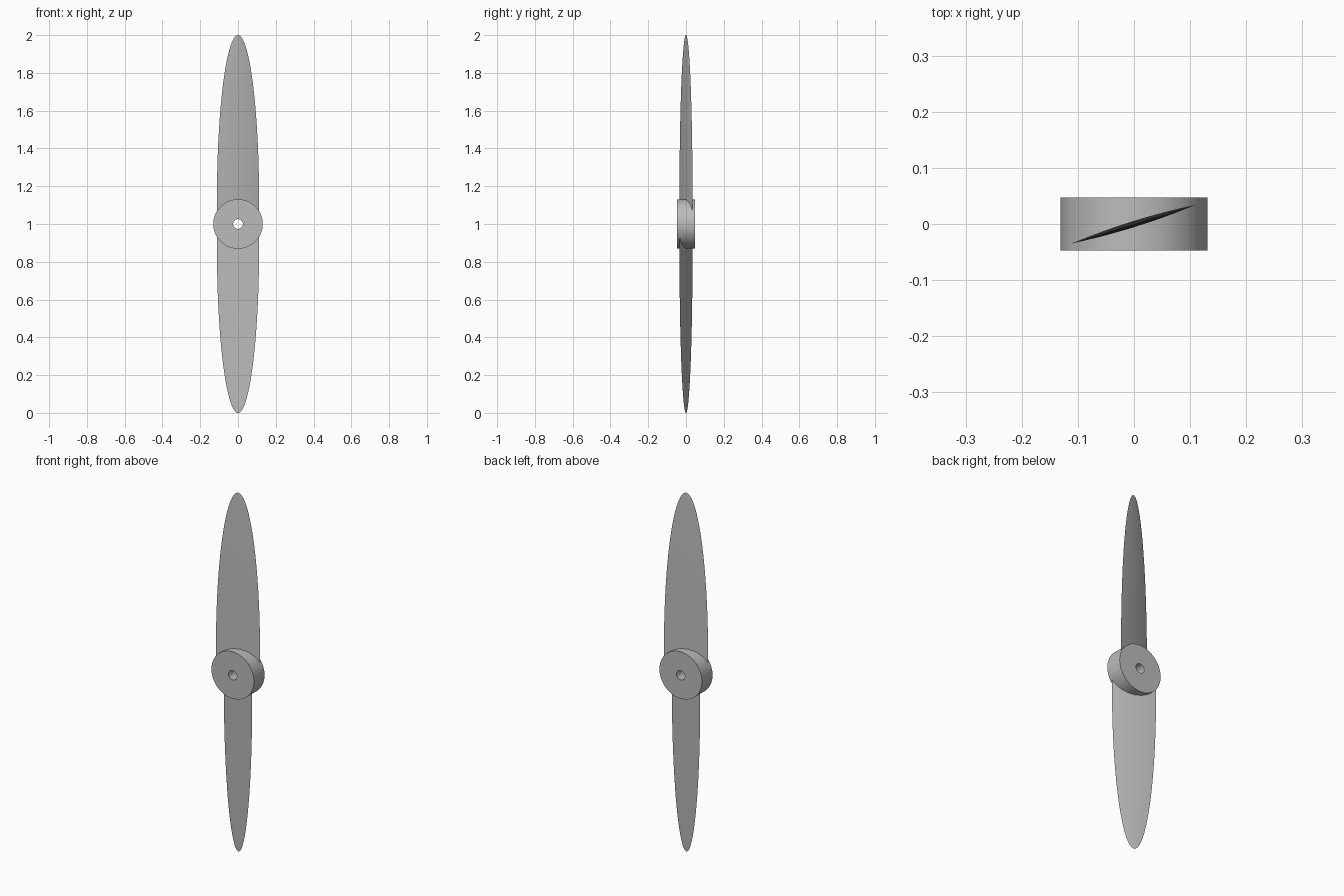
import bpy, bmesh, math
from mathutils import Matrix, Vector

default = bpy.data.objects.get("Cube")
if default:
    bpy.data.objects.remove(default, do_unlink=True)

gray = bpy.data.materials.new("gray")
gray.use_nodes = True
gray.diffuse_color = (0.5, 0.5, 0.5, 1)
gray.node_tree.nodes["Principled BSDF"].inputs["Base Color"].default_value = (0.5, 0.5, 0.5, 1)

CENTER_Z = 1.0


def finish(bm, name):
    """Turn a bmesh into a smooth object with sharp creases."""
    bmesh.ops.remove_doubles(bm, verts=bm.verts, dist=1e-6)
    bmesh.ops.recalc_face_normals(bm, faces=bm.faces)
    mesh = bpy.data.meshes.new(name)
    bm.to_mesh(mesh)
    bm.free()
    mesh.materials.append(gray)
    obj = bpy.data.objects.new(name, mesh)
    bpy.context.collection.objects.link(obj)
    bpy.ops.object.select_all(action='DESELECT')
    obj.select_set(True)
    bpy.context.view_layer.objects.active = obj
    bpy.ops.object.shade_smooth_by_angle(angle=math.radians(30))
    return obj


def make_hub(outer=0.131, bore=0.026, half=0.047):
    """Disc with a shaft hole, spun around the y axis."""
    bm = bmesh.new()
    corners = [(bore, -half), (outer, -half), (outer, half), (bore, half)]
    verts = [bm.verts.new((r, y, 0)) for r, y in corners]
    edges = [bm.edges.new((verts[i], verts[i - 1])) for i in range(4)]
    bmesh.ops.spin(bm, geom=verts + edges, cent=(0, 0, 0), axis=(0, 1, 0),
                   angle=math.tau, steps=72, use_merge=False)
    bmesh.ops.translate(bm, verts=bm.verts, vec=(0, 0, CENTER_Z))
    return finish(bm, "hub")


def make_blade(name, turn):
    """Thin pitched lens section lofted along a half-ellipse outline."""
    root, widest, tip = 0.06, 0.12, 1.0
    half_chord, half_thick, pitch = 0.117, 0.0055, math.radians(17.3)
    n, rows = 12, 40
    stations = [(root, 1.0)]
    for i in range(rows + 1):
        t = math.pi / 2 * i / rows
        stations.append((widest + (tip - widest) * math.sin(t), max(math.cos(t), 1e-4)))
    # Closed section: front arc, then back arc
    us = [(-1 + 2 * i / n, -1) for i in range(n)] + [(1 - 2 * i / n, 1) for i in range(n)]
    bm = bmesh.new()
    rings = []
    for z, scale in stations:
        rings.append([bm.verts.new((u * half_chord * scale,
                                    side * half_thick * (1 - u * u) * scale, z))
                      for u, side in us])
    for a, b in zip(rings, rings[1:]):
        for i in range(len(us)):
            bm.faces.new((a[i - 1], a[i], b[i], b[i - 1]))
    bm.faces.new(rings[0])
    bm.faces.new(rings[-1])
    place = (Matrix.Translation(Vector((0, 0, CENTER_Z)))
             @ Matrix.Rotation(turn, 4, 'Y') @ Matrix.Rotation(pitch, 4, 'Z'))
    bmesh.ops.transform(bm, matrix=place, verts=bm.verts)
    return finish(bm, name)


make_hub()
make_blade("upper_blade", 0)
make_blade("lower_blade", math.pi)
